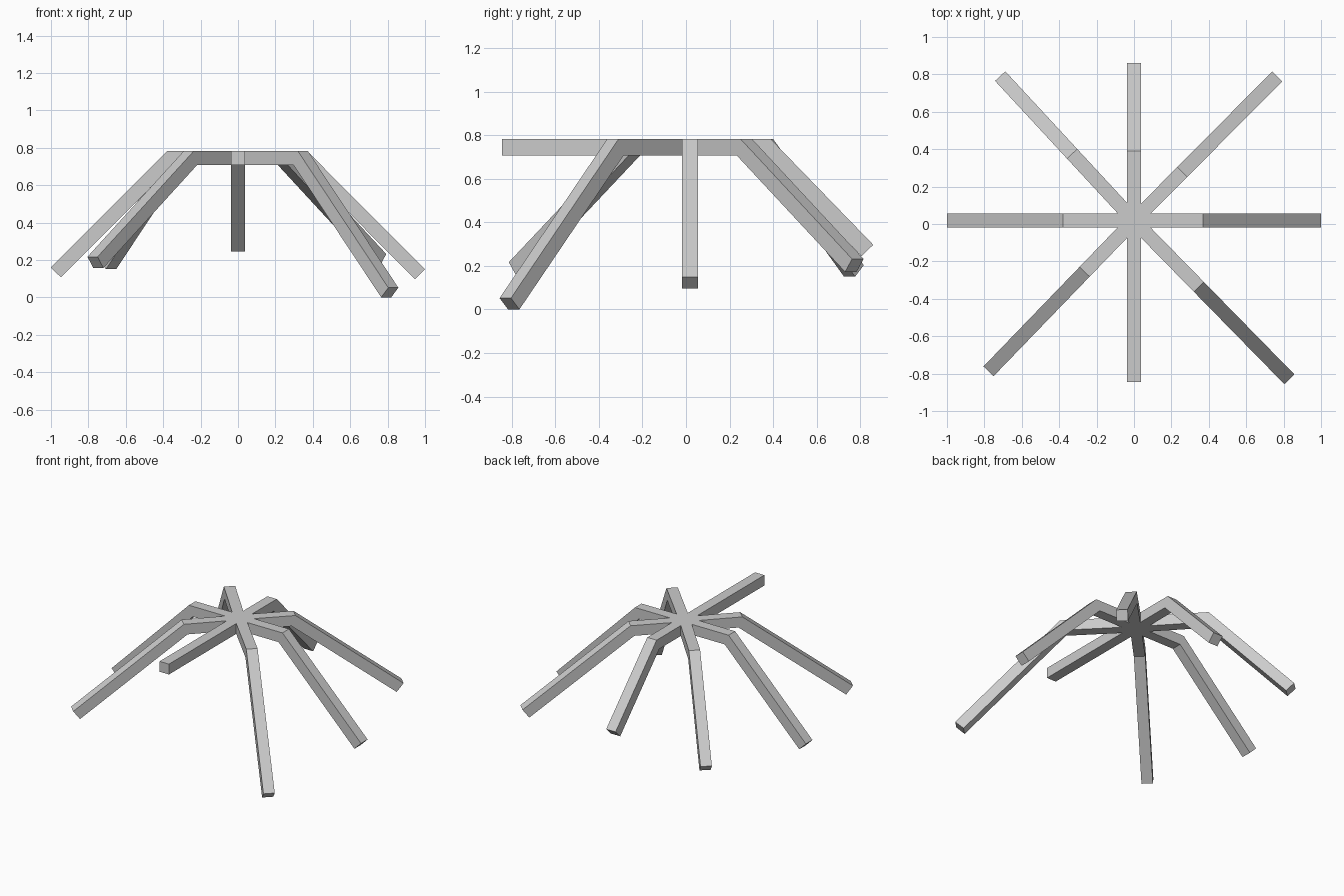
import bpy, bmesh
from math import sin, cos, atan2, tan, radians
from mathutils import Matrix

if "Cube" in bpy.data.objects:
    bpy.data.objects.remove(bpy.data.objects["Cube"])

HUB_Y = 0.018    # hub centre
TOP = 0.782      # top of the flat arms
T = 0.075        # bar thickness


def bent_leg(name, angle, knee, reach=None, end_z=None):
    """Square bar from the hub, mitred at the knee, with a squared-off end."""
    if reach is None:
        prof = [(0, TOP), (knee, TOP), (knee, TOP - T), (0, TOP - T)]
    else:
        a = atan2(TOP - end_z, reach - knee)
        prof = [(0, TOP), (knee, TOP), (reach, end_z),
                (reach - T * sin(a), end_z - T * cos(a)),
                (knee - T * tan(a / 2), TOP - T), (0, TOP - T)]
    bm = bmesh.new()
    face = bm.faces.new([bm.verts.new((r, -T / 2, z)) for r, z in prof])
    new = bmesh.ops.extrude_face_region(bm, geom=[face])["geom"]
    bmesh.ops.translate(bm, vec=(0, T, 0),
                        verts=[v for v in new if isinstance(v, bmesh.types.BMVert)])
    bmesh.ops.recalc_face_normals(bm, faces=bm.faces)
    bm.transform(Matrix.Translation((0, HUB_Y, 0)) @ Matrix.Rotation(radians(angle), 4, 'Z'))
    mesh = bpy.data.meshes.new(name)
    bm.to_mesh(mesh)
    bm.free()
    bpy.context.collection.objects.link(bpy.data.objects.new(name, mesh))


# Eight legs: name, heading, knee radius, tip radius, tip top height
bent_leg("right_leg", 0, 0.37, 1.0, 0.15)
bent_leg("back_right_leg", 45.2, 0.366, 1.087, 0.232)
bent_leg("back_leg", 90, 0.372, 0.842, 0.297)
bent_leg("back_left_leg", 132.8, 0.487, 1.053, 0.203)
bent_leg("left_leg", 180, 0.38, 1.0, 0.16)
bent_leg("front_left_leg", 226, 0.38, 1.12, 0.217)
bent_leg("front_right_leg", 314.4, 0.496, 1.187, 0.052)

# Straight front arm
bent_leg("front_arm", 270, 0.862)
